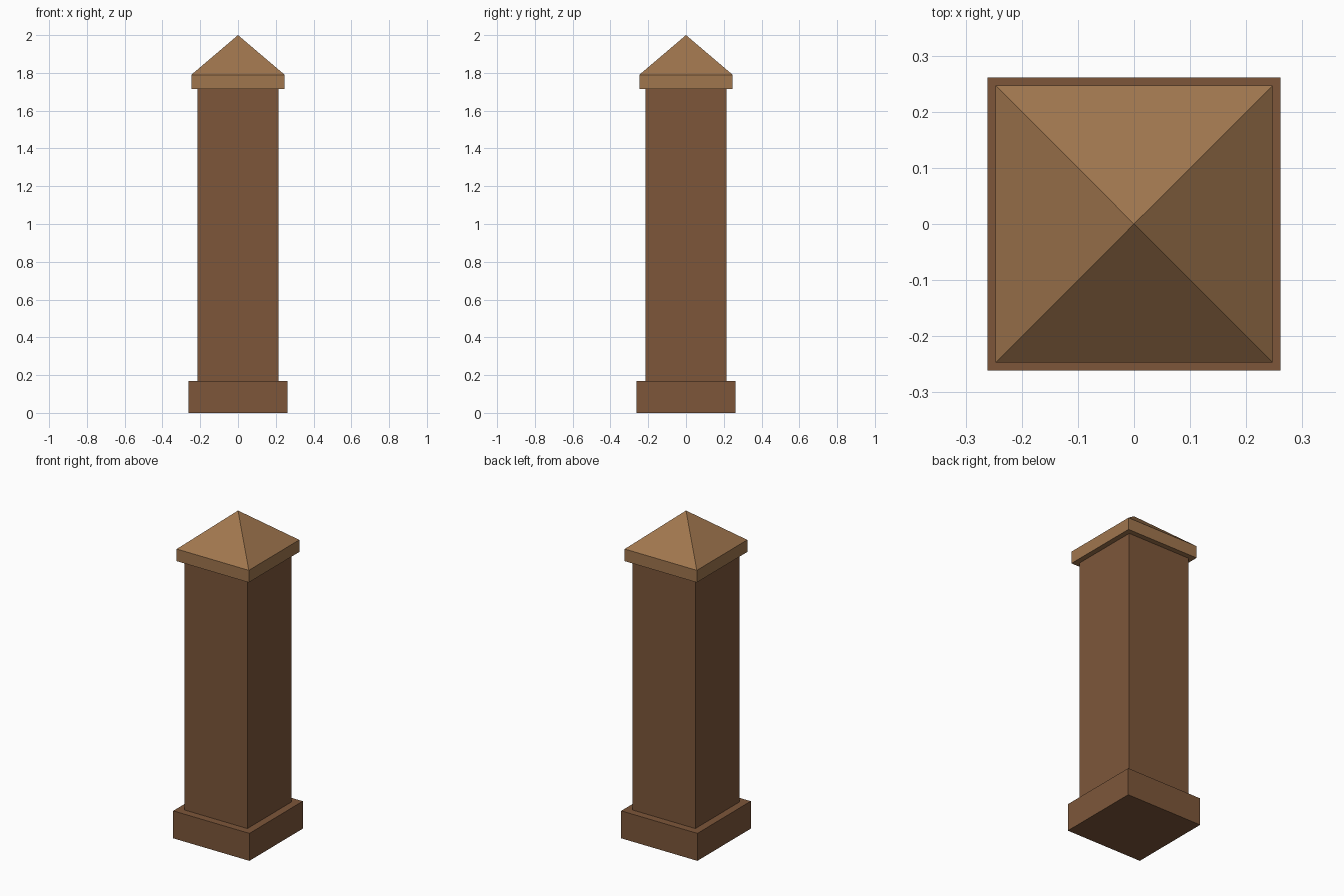
import bpy
import bmesh

if "Cube" in bpy.data.objects:
    bpy.data.objects.remove(bpy.data.objects["Cube"], do_unlink=True)


def make_material(name, color):
    mat = bpy.data.materials.new(name)
    mat.use_nodes = True
    mat.diffuse_color = color
    mat.node_tree.nodes["Principled BSDF"].inputs["Base Color"].default_value = color
    return mat


def square_part(name, half, bottom, top, mat, apex=None):
    """Square block, optionally crowned by a pyramid rising to apex."""
    bm = bmesh.new()
    corners = [(-half, -half), (half, -half), (half, half), (-half, half)]
    low = [bm.verts.new((x, y, bottom)) for x, y in corners]
    high = [bm.verts.new((x, y, top)) for x, y in corners]
    tip = bm.verts.new((0, 0, apex)) if apex else None
    bm.faces.new(low[::-1])
    if not apex:
        bm.faces.new(high)
    for i in range(4):
        j = (i + 1) % 4
        bm.faces.new((low[i], low[j], high[j], high[i]))
        if apex:
            bm.faces.new((high[i], high[j], tip))
    mesh = bpy.data.meshes.new(name)
    bm.to_mesh(mesh)
    bm.free()
    mesh.materials.append(mat)
    obj = bpy.data.objects.new(name, mesh)
    bpy.context.collection.objects.link(obj)
    return obj


dark_wood = make_material("dark_brown_wood", (0.205, 0.094, 0.042, 1))
light_wood = make_material("light_brown_wood", (0.351, 0.181, 0.076, 1))

# Plinth, shaft and pyramid cap
square_part("base_plinth", 0.261, 0, 0.17, dark_wood)
square_part("post_shaft", 0.215, 0.17, 1.715, dark_wood)
square_part("pyramid_cap", 0.247, 1.715, 1.79, light_wood, apex=2.0)
